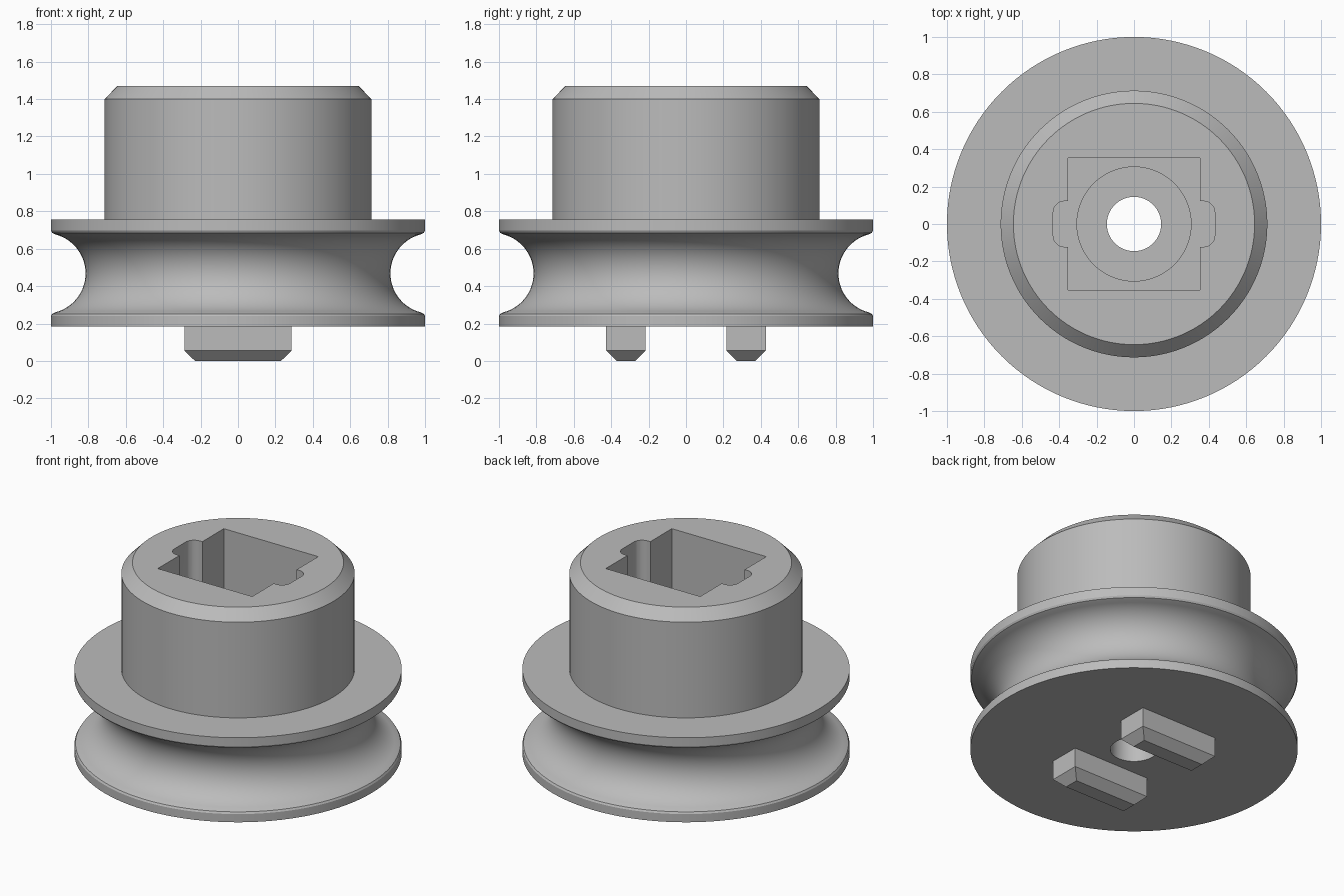
import bpy, bmesh, math

cube = bpy.data.objects.get("Cube")
if cube:
    bpy.data.objects.remove(cube, do_unlink=True)

grey = bpy.data.materials.new("plain_grey")
grey.use_nodes = True
grey.diffuse_color = (0.5, 0.5, 0.5, 1)
grey.node_tree.nodes["Principled BSDF"].inputs["Base Color"].default_value = (0.5, 0.5, 0.5, 1)


def add_object(name, bm):
    bmesh.ops.recalc_face_normals(bm, faces=bm.faces[:])
    mesh = bpy.data.meshes.new(name)
    bm.to_mesh(mesh)
    bm.free()
    mesh.materials.append(grey)
    obj = bpy.data.objects.new(name, mesh)
    bpy.context.collection.objects.link(obj)
    return obj


def select_only(obj):
    bpy.ops.object.select_all(action='DESELECT')
    obj.select_set(True)
    bpy.context.view_layer.objects.active = obj


def revolve(name, profile, steps=128):
    """Spin a closed (radius, height) profile around z."""
    bm = bmesh.new()
    verts = [bm.verts.new((r, 0, z)) for r, z in profile]
    edges = [bm.edges.new((a, b)) for a, b in zip(verts, verts[1:] + verts[:1])]
    bmesh.ops.spin(bm, geom=verts + edges, cent=(0, 0, 0), axis=(0, 0, 1),
                   angle=math.tau, steps=steps, use_merge=True)
    bmesh.ops.remove_doubles(bm, verts=bm.verts[:], dist=0.0001)
    return add_object(name, bm)


# Pulley body: flanges, round groove, chamfered hub, counterbore and through hole
BASE, TOP, FLOOR, BORE_FLOOR = 0.185, 1.47, 0.75, 0.45
groove_z, groove_x, groove_r = 0.468, 1.03, 0.215
limit = math.acos((groove_x - 0.975) / groove_r)
groove = []
for i in range(29):
    a = -limit + 2 * limit * i / 28
    groove.append((groove_x - groove_r * math.cos(a), groove_z + groove_r * math.sin(a)))
profile = ([(0.145, BASE), (1, BASE), (1, 0.24), (0.993, 0.252)] + groove
           + [(0.993, 0.684), (1, 0.696), (1, 0.755), (0.713, 0.755),
              (0.713, 1.4), (0.645, TOP), (0.305, TOP),
              (0.305, BORE_FLOOR), (0.145, BORE_FLOOR)])
body = revolve("pulley_body", profile)

# Square socket with a rounded notch on each side
side, notch, half, rad = 0.352, 0.432, 0.122, 0.06
right = [(side, -side), (side, -half)]
for start, cy in ((-90, rad - half), (0, half - rad)):
    for k in range(9):
        a = math.radians(start + 90 * k / 8)
        right.append((notch - rad + rad * math.cos(a), cy + rad * math.sin(a)))
right += [(side, half), (side, side)]
outline = right + [(-x, -y) for x, y in right]
bm = bmesh.new()
face = bm.faces.new([bm.verts.new((x, y, FLOOR)) for x, y in outline])
result = bmesh.ops.extrude_face_region(bm, geom=[face])
for v in result["geom"]:
    if isinstance(v, bmesh.types.BMVert):
        v.co.z = TOP + 0.1
cutter = add_object("socket_cutter", bm)
cutter.hide_render = True
mod = body.modifiers.new("socket", 'BOOLEAN')
mod.operation = 'DIFFERENCE'
mod.solver = 'EXACT'
mod.object = cutter
select_only(body)
bpy.ops.object.modifier_apply(modifier=mod.name)
bpy.data.objects.remove(cutter, do_unlink=True)
select_only(body)
bpy.ops.object.shade_smooth_by_angle(angle=math.radians(30))

# Two drive lugs under the body, chamfered at the bottom
for name, y in (("front_lug", -0.322), ("back_lug", 0.322)):
    bm = bmesh.new()
    rings = []
    for hx, hy, z in ((0.23, 0.05, 0), (0.287, 0.105, 0.055), (0.287, 0.105, BASE)):
        rings.append([bm.verts.new((sx * hx, y + sy * hy, z))
                      for sx, sy in ((-1, -1), (1, -1), (1, 1), (-1, 1))])
    for low, high in zip(rings, rings[1:]):
        for i in range(4):
            j = (i + 1) % 4
            bm.faces.new((low[i], low[j], high[j], high[i]))
    bm.faces.new(rings[0])
    bm.faces.new(rings[-1])
    add_object(name, bm)
